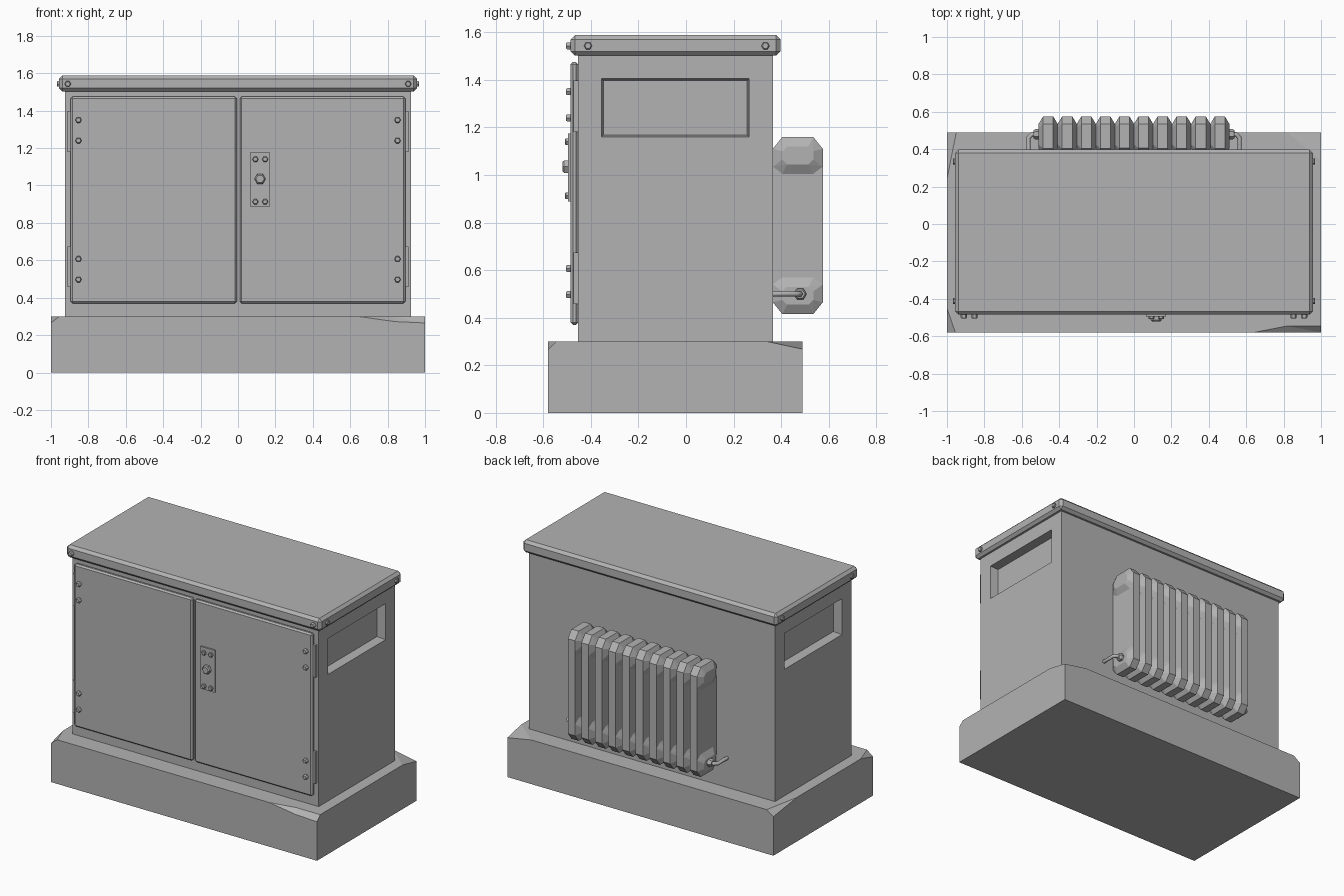
import bpy, bmesh, math
from mathutils import Vector, Matrix

if "Cube" in bpy.data.objects:
    bpy.data.objects.remove(bpy.data.objects["Cube"])

GREY = (0.45, 0.45, 0.45, 1)
metal = bpy.data.materials.new("plain grey")
metal.use_nodes = True
metal.diffuse_color = GREY
metal.node_tree.nodes["Principled BSDF"].inputs["Base Color"].default_value = GREY


def finish(name, bm):
    bmesh.ops.recalc_face_normals(bm, faces=bm.faces)
    mesh = bpy.data.meshes.new(name)
    bm.to_mesh(mesh)
    bm.free()
    mesh.materials.append(metal)
    ob = bpy.data.objects.new(name, mesh)
    bpy.context.collection.objects.link(ob)
    return ob


def box(name, x, y, z, bevel=0):
    bm = bmesh.new()
    bmesh.ops.create_cube(bm, size=1)
    for v in bm.verts:
        v.co = [r[0] if c < 0 else r[1] for c, r in zip(v.co, (x, y, z))]
    if bevel:
        bmesh.ops.bevel(bm, geom=bm.edges[:], offset=bevel, segments=1, affect='EDGES')
    return finish(name, bm)


def hull_mesh(bm, points):
    verts = [bm.verts.new(p) for p in points]
    out = bmesh.ops.convex_hull(bm, input=verts)
    loose = [g for g in out["geom_interior"] if isinstance(g, bmesh.types.BMVert)]
    bmesh.ops.delete(bm, geom=loose, context='VERTS')
    bmesh.ops.dissolve_limit(bm, angle_limit=0.01, verts=bm.verts[:], edges=bm.edges[:])


def hull(name, points):
    bm = bmesh.new()
    hull_mesh(bm, points)
    return finish(name, bm)


def carve(target, cutter):
    mod = target.modifiers.new("cut", 'BOOLEAN')
    mod.operation = 'DIFFERENCE'
    mod.solver = 'EXACT'
    mod.object = cutter
    bpy.context.view_layer.objects.active = target
    bpy.ops.object.modifier_apply(modifier=mod.name)
    bpy.data.objects.remove(cutter)


def bolt(name, at, normal, radius, height):
    # hexagonal head with a chamfered top
    turn = Vector(normal).to_track_quat('Z', 'Y').to_matrix()
    pts = []
    for h, r in ((-0.004, 1), (height * 0.7, 1), (height, 0.75)):
        for i in range(6):
            a = math.tau * i / 6
            ring = Vector((math.cos(a) * r * radius, math.sin(a) * r * radius, h))
            pts.append(Vector(at) + turn @ ring)
    return hull(name, pts)


# Concrete plinth with broken corners
plinth = box("plinth", (-1, 1), (-0.58, 0.49), (0, 0.3))
chips = [
    ((1, -1), [(0.64, -0.58, 0.3), (0.82, -0.545, 0.3), (1, -0.545, 0.3),
               (0.84, -0.58, 0.272), (1, -0.58, 0.265)]),
    ((-1, -1), [(-0.955, -0.58, 0.3), (-1, -0.45, 0.3), (-1, -0.58, 0.265)]),
    ((-1, 1), [(-0.95, 0.49, 0.3), (-1, 0.24, 0.3), (-1, 0.49, 0.265)]),
    ((1, 1), [(0.82, 0.49, 0.3), (0.98, 0.46, 0.3), (1, 0.34, 0.3), (1, 0.49, 0.268)]),
]
for (sx, sy), pts in chips:
    out = Vector((sx, sy, 1)) * 0.05
    carve(plinth, hull("chip", pts + [Vector(p) + out for p in pts]))

# Cabinet body with a recessed panel on each side
body = box("cabinet_body", (-0.925, 0.925), (-0.455, 0.365), (0.3, 1.53))
for s in (-1, 1):
    pts = []
    for x, t in ((0.96, -0.004), (0.865, 0.008)):
        pts += [(s * x, y, z) for y in (-0.355 + t, 0.265 - t) for z in (1.16 + t, 1.405 - t)]
    carve(body, hull("recess", pts))

# Roof
box("roof", (-0.957, 0.957), (-0.485, 0.397), (1.502, 1.588), 0.018)

# Doors, hinges and bolts
box("right_door", (-0.895, -0.006), (-0.485, -0.453), (0.37, 1.475), 0.01)
box("left_door", (0.01, 0.895), (-0.485, -0.453), (0.37, 1.475), 0.01)
for s, side in ((-1, "right"), (1, "left")):
    for z in (0.457, 1.18):
        x = sorted((s * 0.885, s * 0.912))
        box(side + "_hinge", x, (-0.473, -0.45), (z, z + 0.218))
    for z in (0.497, 0.607, 1.24, 1.35):
        bolt(side + "_door_bolt", (s * 0.853, -0.485, z), (0, -1, 0), 0.017, 0.02)
    bolt(side + "_roof_front_bolt", (s * 0.91, -0.485, 1.543), (0, -1, 0), 0.017, 0.02)
    for y in (-0.412, 0.334):
        bolt(side + "_roof_side_bolt", (s * 0.957, y, 1.543), (s, 0, 0), 0.017, 0.012)

# Lock plate
box("lock_plate", (0.063, 0.172), (-0.495, -0.483), (0.888, 1.175))
bolt("lock_bolt", (0.118, -0.495, 1.035), (0, -1, 0), 0.03, 0.025)
for x in (0.093, 0.145):
    for z in (0.913, 1.14):
        bolt("lock_plate_bolt", (x, -0.495, z), (0, -1, 0), 0.016, 0.014)


# Radiator fins: a thin plate with a wider faceted head at each end
def octagon(x, y0, y1, z0, z1, cy, cz0, cz1):
    return [(x, y, z) for y, z in (
        (y0 + cy, z0), (y1 - cy, z0), (y1, z0 + cz0), (y1, z1 - cz1),
        (y1 - cy, z1), (y0 + cy, z1), (y0, z1 - cz1), (y0, z0 + cz0))]


bm = bmesh.new()
for i in range(10):
    cx = (i - 4.5) * 0.102
    plate = []
    for e in (-1, 1):
        plate += octagon(cx + e * 0.027, 0.365, 0.575, 0.415, 1.16, 0.04, 0.05, 0.05)
    part = bmesh.new()
    hull_mesh(part, plate)
    for z0, z1, c0, c1 in ((0.415, 0.57, 0.05, 0.03), (1.005, 1.16, 0.03, 0.05)):
        head = []
        for e in (-1, 1):
            head += octagon(cx + e * 0.027, 0.365, 0.575, z0, z1, 0.04, c0, c1)
            head += octagon(cx + e * 0.051, 0.405, 0.535, z0 + 0.04, z1 - 0.04, 0.02, 0.02, 0.02)
        lump = bmesh.new()
        hull_mesh(lump, head)
        temp = bpy.data.meshes.new("temp")
        lump.to_mesh(temp)
        part.from_mesh(temp)
        lump.free()
        bpy.data.meshes.remove(temp)
    temp = bpy.data.meshes.new("temp")
    part.to_mesh(temp)
    bm.from_mesh(temp)
    part.free()
    bpy.data.meshes.remove(temp)
finish("radiator_fins", bm)

# Radiator pipes and nuts
for s, side in ((-1, "right"), (1, "left")):
    bolt(side + "_pipe_nut", (s * 0.508, 0.48, 0.5), (s, 0, 0), 0.027, 0.03)
    curve = bpy.data.curves.new(side + "_pipe", 'CURVE')
    curve.dimensions = '3D'
    curve.bevel_depth = 0.012
    curve.bevel_resolution = 1
    curve.use_fill_caps = True
    path = [(0.5, 0.48), (0.545, 0.48), (0.564, 0.462), (0.564, 0.36)]
    line = curve.splines.new('POLY')
    line.points.add(len(path) - 1)
    for p, (x, y) in zip(line.points, path):
        p.co = (s * x, y, 0.5, 1)
    curve.materials.append(metal)
    bpy.context.collection.objects.link(bpy.data.objects.new(side + "_pipe", curve))
